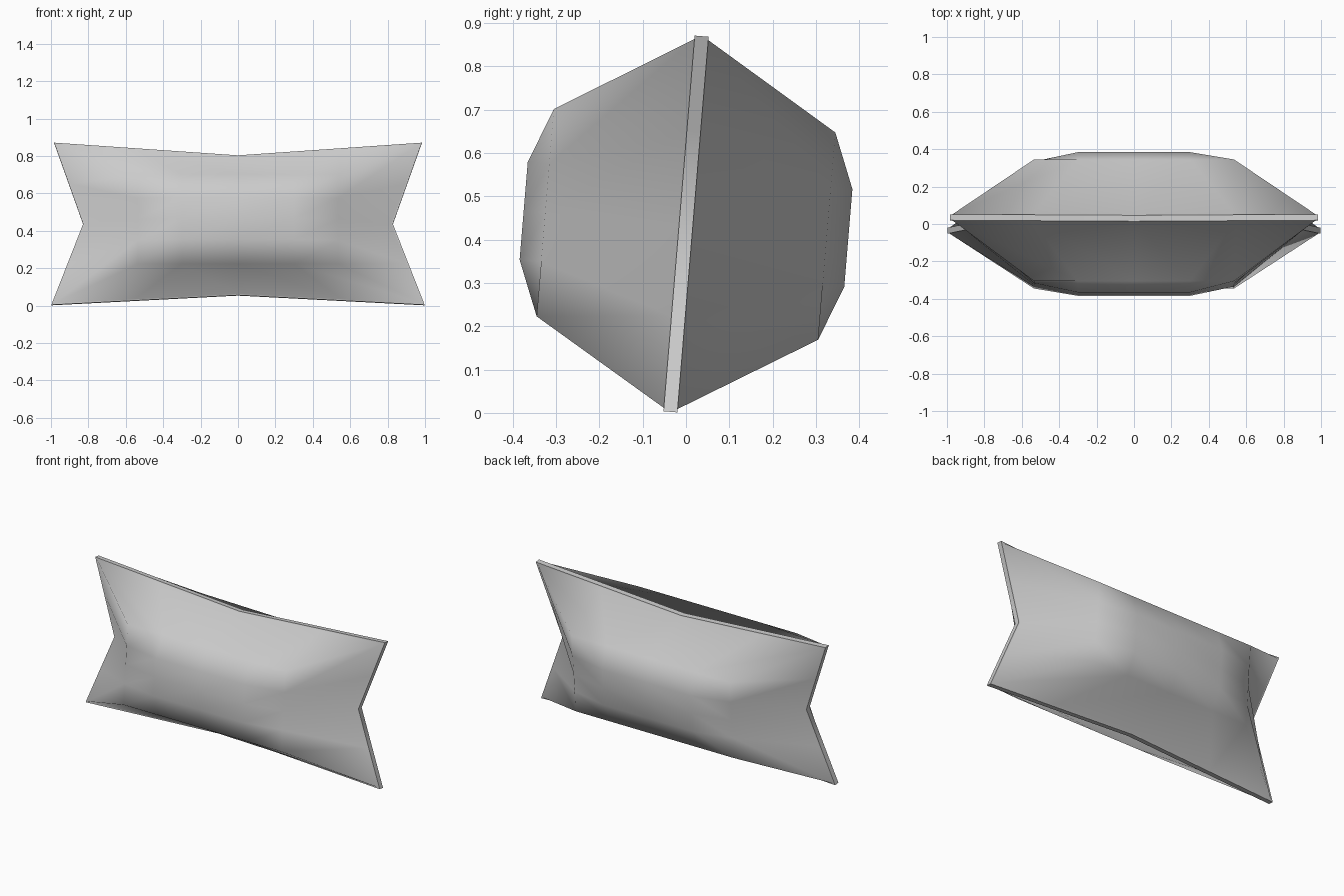
import bpy, bmesh, math

if "Cube" in bpy.data.objects:
    bpy.data.objects.remove(bpy.data.objects["Cube"])

XS = [-0.535, -0.3, 0, 0.3, 0.535]      # puffed panel columns
ZS = [-0.24, -0.113, 0, 0.113, 0.24]    # puffed panel rows
SEAM = 0.016                            # half thickness of the seam band

# walk around the border of the 5 x 5 panel grid
border = ([(i, 0) for i in range(4)] + [(4, j) for j in range(4)]
          + [(4 - i, 4) for i in range(4)] + [(0, 4 - j) for j in range(4)])

# pinched outline: corners and side midpoints, in the same order as the border
CORNERS = [(-0.998, -0.434), (0, -0.382), (0.998, -0.434), (0.828, 0),
           (0.983, 0.436), (0, 0.368), (-0.983, 0.436), (-0.828, 0)]


def outline():
    pts = []
    for k, (a, c) in enumerate(zip(CORNERS, CORNERS[1:] + CORNERS[:1])):
        t = 0.44 if k in (0, 4) else 0.56 if k in (1, 5) else 0.5
        pts.append(a)
        pts.append((a[0] + (c[0] - a[0]) * t, a[1] + (c[1] - a[1]) * t))
    return pts


def bridge(bm, a, b):
    n = len(a)
    for i in range(n):
        j = (i + 1) % n
        bm.faces.new((a[i], a[j], b[j], b[i]))


bm = bmesh.new()
rims = []
for side in (-1, 1):
    # puffed centre panel
    grid = {}
    for i, x in enumerate(XS):
        for j, z in enumerate(ZS):
            y = 0.376 if 0 < i < 4 and 0 < j < 4 else 0.326
            grid[i, j] = bm.verts.new((x, side * y, z))
    for i in range(4):
        for j in range(4):
            bm.faces.new((grid[i, j], grid[i + 1, j], grid[i + 1, j + 1], grid[i, j + 1]))
    # sloping cloth out to the seam, then the narrow seam rim
    inner = [bm.verts.new((x * 0.988, side * SEAM, z * 0.982)) for x, z in outline()]
    outer = [bm.verts.new((x, side * SEAM, z)) for x, z in outline()]
    bridge(bm, [grid[k] for k in border], inner)
    bridge(bm, inner, outer)
    rims.append(outer)
# seam band joining front and back
bridge(bm, rims[0], rims[1])
bmesh.ops.recalc_face_normals(bm, faces=bm.faces)

mesh = bpy.data.meshes.new("pillow")
bm.to_mesh(mesh)
bm.free()
pillow = bpy.data.objects.new("pillow", mesh)
bpy.context.collection.objects.link(pillow)

# lean the pillow slightly backwards and stand it on the floor
pillow.rotation_euler.x = -math.radians(4.75)
pillow.location.z = 0.435

bpy.context.view_layer.objects.active = pillow
pillow.select_set(True)
bpy.ops.object.shade_smooth_by_angle(angle=math.radians(70))
